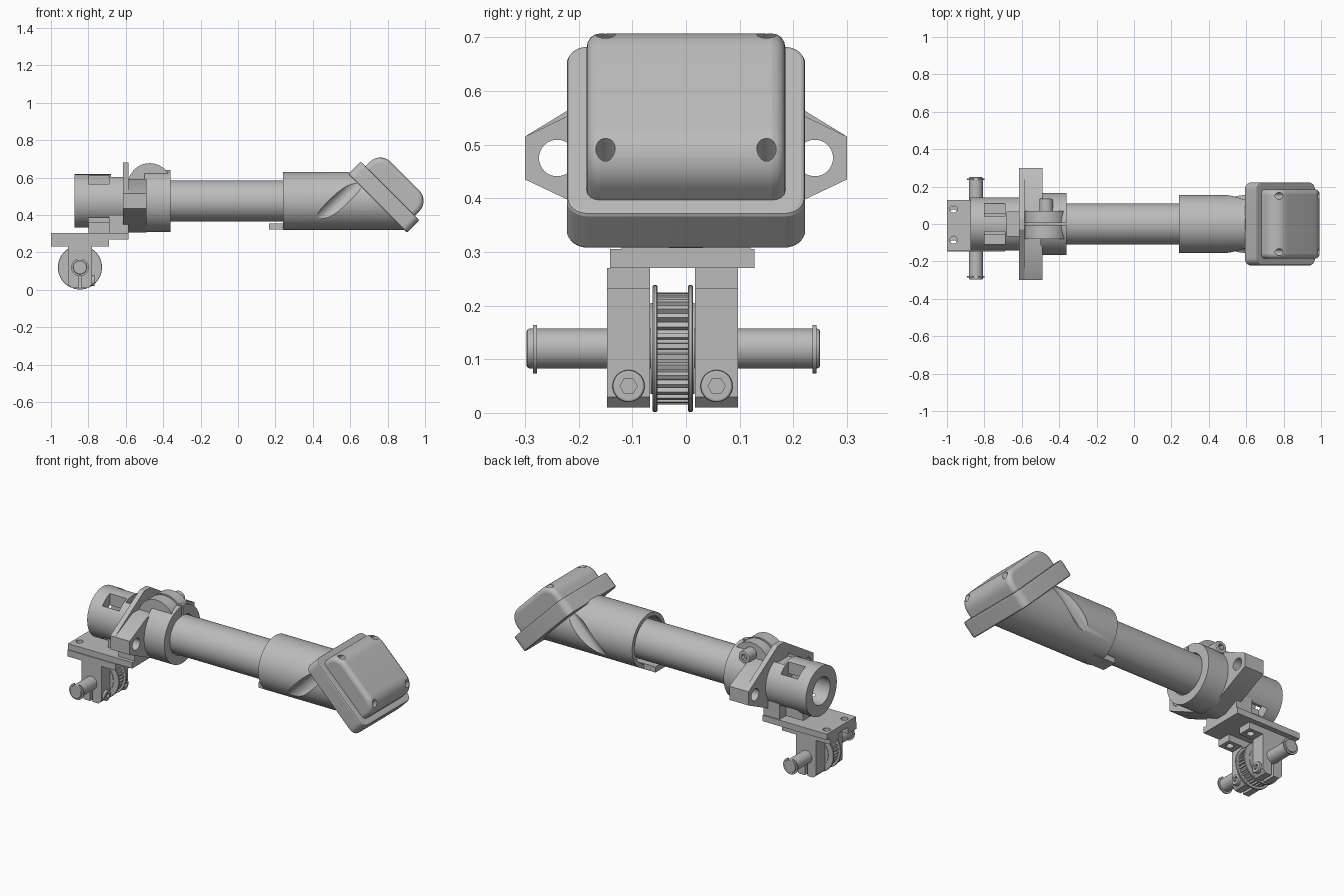
import bpy, bmesh
from math import sin, cos, pi, radians
from mathutils import Matrix

if "Cube" in bpy.data.objects:
    bpy.data.objects.remove(bpy.data.objects["Cube"])

grey = bpy.data.materials.new("mid_grey")
grey.use_nodes = True
COLOUR = (0.5, 0.5, 0.5, 1)
grey.diffuse_color = COLOUR
grey.node_tree.nodes["Principled BSDF"].inputs["Base Color"].default_value = COLOUR


def activate(obj):
    bpy.ops.object.select_all(action='DESELECT')
    obj.select_set(True)
    bpy.context.view_layer.objects.active = obj


def prism(name, pts, axis, a, b, matrix=None):
    """Extrude a 2D profile along an axis from a to b."""
    place = {'x': lambda p, t: (t, p[0], p[1]),
             'y': lambda p, t: (p[0], t, p[1]),
             'z': lambda p, t: (p[0], p[1], t)}[axis]
    bm = bmesh.new()
    low, high = ([bm.verts.new(place(p, t)) for p in pts] for t in (a, b))
    bm.faces.new(low)
    bm.faces.new(high)
    n = len(pts)
    for i in range(n):
        j = (i + 1) % n
        bm.faces.new((low[i], low[j], high[j], high[i]))
    bmesh.ops.recalc_face_normals(bm, faces=bm.faces)
    if matrix:
        bm.transform(matrix)
    mesh = bpy.data.meshes.new(name)
    bm.to_mesh(mesh)
    bm.free()
    mesh.materials.append(grey)
    obj = bpy.data.objects.new(name, mesh)
    bpy.context.collection.objects.link(obj)
    activate(obj)
    bpy.ops.object.shade_smooth_by_angle(angle=radians(30))
    return obj


def arc(cx, cy, r, start=0, end=360, n=64):
    full = end - start == 360
    steps = [radians(start + (end - start) * i / n) for i in range(n if full else n + 1)]
    return [(cx + r * cos(t), cy + r * sin(t)) for t in steps]


def rect(x0, x1, y0, y1):
    return [(x0, y0), (x1, y0), (x1, y1), (x0, y1)]


def box(name, x, y, z):
    return prism(name, rect(*x, *y), 'z', *z)


def rounded(h, r):
    c = h - r
    return [p for k, (sx, sy) in enumerate(((1, 1), (-1, 1), (-1, -1), (1, -1)))
            for p in arc(sx * c, sy * c, r, 90 * k, 90 * k + 90, 8)]


def bevel(obj, width, segments=3):
    mod = obj.modifiers.new("bevel", 'BEVEL')
    mod.width, mod.segments, mod.limit_method = width, segments, 'ANGLE'
    mod.angle_limit = radians(35)
    activate(obj)
    bpy.ops.object.modifier_apply(modifier=mod.name)
    bpy.ops.object.shade_smooth_by_angle(angle=radians(30))


def cut(obj, *cutters):
    for c in cutters:
        mod = obj.modifiers.new("cut", 'BOOLEAN')
        mod.operation, mod.object, mod.solver = 'DIFFERENCE', c, 'EXACT'
        activate(obj)
        bpy.ops.object.modifier_apply(modifier=mod.name)
        bpy.data.objects.remove(c)
    activate(obj)
    bpy.ops.object.shade_smooth_by_angle(angle=radians(30))


AXIS = 0.475                                   # height of the main tube axis
HEAD = Matrix.Translation((0.7465, 0, 0.4615)) @ Matrix.Rotation(radians(45), 4, 'Y')

# Main tube and the sleeve that carries the head
prism("main_tube", arc(0, AXIS, 0.11), 'x', -0.5, 0.45)
sleeve = prism("sleeve", arc(0, AXIS, 0.155), 'x', 0.24, 1.1)
cut(sleeve,
    prism("bore", arc(0, AXIS, 0.132), 'x', 0.2, 0.34),
    prism("slope", rect(-0.7, 0.7, -0.5, 0.5), 'z', 0.01, 0.9, HEAD),
    *[prism("groove", arc(-0.155, s * 0.165, 0.042), 'z', -0.6, 0.2, HEAD) for s in (1, -1)])
box("sleeve_tab", (0.165, 0.3), (-0.045, 0.045), (0.322, 0.355))

# Tilted head: backing plate and domed cover with recessed corner screws
plate = prism("head_plate", rounded(0.222, 0.04), 'z', 0, 0.095, HEAD)
bevel(plate, 0.008, 2)
H, TOP, R = 0.187, 0.207, 0.08
profile = [(-H, 0.05), (H, 0.05)] + arc(H - R, TOP - R, R, 0, 90, 12) \
    + arc(R - H, TOP - R, R, 90, 180, 12)
cover = prism("head_cover", profile, 'y', -0.185, 0.185, HEAD)
bevel(cover, 0.025, 4)
cut(cover, *[prism("recess", arc(su * 0.15, sy * 0.15, 0.018, n=24), 'z', 0.14, 0.3, HEAD)
             for su in (1, -1) for sy in (1, -1)])

# End collar with windows, a top slot and a through bore
collar = prism("end_collar", arc(0, AXIS, 0.143), 'x', -0.875, -0.6)
cut(collar, prism("bore", arc(0, AXIS, 0.08), 'x', -0.9, -0.63),
    box("slot", (-0.68, -0.61), (-0.065, 0.065), (0.585, 0.7)),
    *[box("window", (-0.8, -0.69), sorted((s * 0.04, s * 0.11)), z)
      for s in (1, -1) for z in ((0.535, 0.7), (0.2, 0.415))])

# Eared flange: a tall thin plate with a thicker block in front of it
lower = [(-0.3, 0.515), (-0.3, 0.435), (-0.03, 0.307), (0.03, 0.307), (0.3, 0.435), (0.3, 0.515)]
for name, x, crown in (("flange_plate", (-0.615, -0.585), [(0.03, 0.68), (-0.03, 0.68)]),
                       ("flange_block", (-0.587, -0.49), [(0.14, 0.592), (-0.14, 0.592)])):
    part = prism(name, lower + crown, 'x', *x)
    cut(part, *[prism("hole", arc(s * 0.24, AXIS, 0.034, n=32), 'x', -0.7, -0.4)
                for s in (1, -1)])

# Clamp ring with two rounded lugs and a clamping screw
ring = prism("clamp_ring", arc(0, AXIS, 0.167), 'x', -0.5, -0.36)
cut(ring, prism("bore", arc(0, AXIS, 0.115), 'x', -0.42, -0.3),
    box("slit", (-0.6, -0.3), (-0.006, 0.006), (0.5, 0.7)))
lug_profile = [(-0.36, 0.58)] + arc(-0.472, 0.56, 0.117, 18, 162, 24) + [(-0.585, 0.58)]
for side, y in (("left", (0.006, 0.07)), ("right", (-0.08, -0.006))):
    prism("clamp_lug_" + side, lug_profile, 'y', *y)
screw = prism("clamp_screw", arc(-0.47, 0.615, 0.036, n=32), 'y', 0.05, 0.135)
bevel(screw, 0.006, 2)
cut(screw, prism("socket", arc(-0.47, 0.615, 0.019, n=6), 'y', 0.11, 0.2))

# Bracket under the collar
box("collar_pedestal", (-0.69, -0.585), (-0.12, 0.12), (0.27, 0.395))
box("collar_foot", (-0.8, -0.68), (-0.06, 0.06), (0.29, 0.36))
base = box("bracket_plate", (-1, -0.585), (-0.142, 0.128), (0.27, 0.305))
cut(base, *[prism("hole", arc(-0.965, y, 0.02, n=24), 'z', 0.2, 0.4) for y in (-0.085, 0.08)])

# Pair of split legs with feet and pinch screws
SX, SZ = -0.845, 0.12                          # pulley shaft centre
for side, y0 in (("left", 0.017), ("right", -0.147)):
    y1, mid = y0 + 0.08, y0 + 0.04
    foot = box("leg_foot_" + side, (-1, -0.69), (y0, y1), (0.232, 0.27))
    cut(foot, *[prism("hole", arc(x, mid, 0.02, n=24), 'z', 0.2, 0.3) for x in (-0.965, -0.73)])
    leg = prism("leg_" + side, [(SX + 0.065, 0.24), (SX - 0.065, 0.24), (SX - 0.065, 0.03),
                                (SX - 0.045, 0.01), (SX + 0.045, 0.01), (SX + 0.065, 0.03)],
                'y', y0, y1)
    cut(leg, box("slit", (SX - 0.008, SX + 0.008), (y0 - 0.1, y1 + 0.1), (0, 0.1)))
    head = prism("pinch_screw_" + side, arc(mid, 0.05, 0.03, n=32), 'x', SX + 0.03, SX + 0.078)
    bevel(head, 0.004, 2)
    cut(head, prism("socket", arc(mid, 0.05, 0.016, n=6), 'x', SX + 0.06, SX + 0.1))

# Shaft with retaining clips
shaft = prism("shaft", arc(SX, SZ, 0.037, n=48), 'y', -0.297, 0.25)
bevel(shaft, 0.005, 2)
for side, y in (("left", 0.236), ("right", -0.285)):
    prism("retaining_clip_" + side, arc(SX, SZ, 0.047, 110, 430, 40) + [(SX, SZ)], 'y', y, y + 0.007)

# Toothed pulley with side flanges
TEETH = 32
teeth = []
for i in range(TEETH):
    for k, r in ((0, 0.104), (0.45, 0.104), (0.55, 0.094), (0.9, 0.094)):
        t = 2 * pi * (i + k) / TEETH
        teeth.append((SX + r * cos(t), SZ + r * sin(t)))
prism("pulley_teeth", teeth, 'y', -0.055, 0.007)
prism("pulley_hub", arc(SX, SZ, 0.085), 'y', -0.066, 0.016)
for side, y in (("left", 0.004), ("right", -0.062)):
    rim = prism("pulley_flange_" + side, arc(SX, SZ, 0.118), 'y', y, y + 0.009)
    bevel(rim, 0.002, 1)
